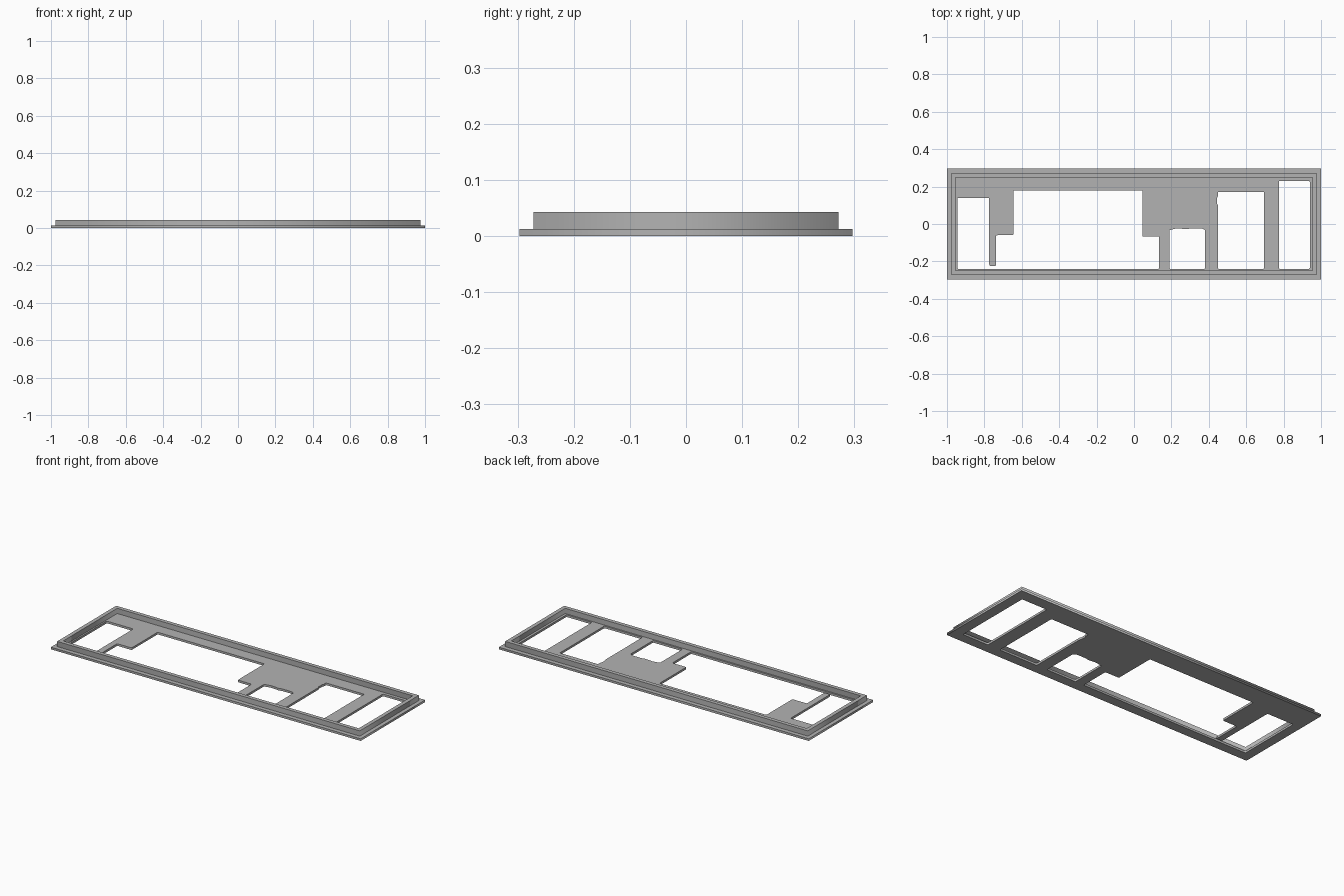
import bpy
from mathutils import Vector

cube = bpy.data.objects.get("Cube")
if cube:
    bpy.data.objects.remove(cube, do_unlink=True)

grey = bpy.data.materials.new("plain_grey")
grey.use_nodes = True
colour = (0.45, 0.45, 0.45, 1)
grey.diffuse_color = colour
grey.node_tree.nodes["Principled BSDF"].inputs["Base Color"].default_value = colour


def rect(x0, x1, y0, y1):
    return [(x0, y0), (x1, y0), (x1, y1), (x0, y1)]


def rounded(points, radius):
    """Replace each corner with a short three-point fillet."""
    result = []
    pts = [Vector(p) for p in points]
    for i, p in enumerate(pts):
        before, after = pts[i - 1] - p, pts[(i + 1) % len(pts)] - p
        r = min(radius, before.length * 0.45, after.length * 0.45)
        a, b = p + before.normalized() * r, p + after.normalized() * r
        result += [a, (a + b) * 0.15 + p * 0.7, b]
    return result


def slab(name, outlines, z0, z1):
    """Fill the first outline, leave the others open, and give it thickness."""
    curve = bpy.data.curves.new(name, "CURVE")
    curve.dimensions = "2D"
    curve.fill_mode = "BOTH"
    curve.extrude = (z1 - z0) / 2
    for outline in outlines:
        spline = curve.splines.new("POLY")
        spline.points.add(len(outline) - 1)
        for point, (x, y) in zip(spline.points, outline):
            point.co = (x, y, 0, 1)
        spline.use_cyclic_u = True
    curve.materials.append(grey)
    obj = bpy.data.objects.new(name, curve)
    obj.location.z = (z0 + z1) / 2
    bpy.context.collection.objects.link(obj)
    bpy.ops.object.select_all(action="DESELECT")
    obj.select_set(True)
    bpy.context.view_layer.objects.active = obj
    bpy.ops.object.convert(target="MESH")
    return bpy.context.object


plate_top, rim_top, front = 0.0125, 0.043, -0.24

# Large opening, joined to the left one under the hanging tab
main_opening = [
    (-0.945, front), (0.135, front), (0.135, -0.067), (0.045, -0.067),
    (0.045, 0.18), (-0.645, 0.18), (-0.645, -0.06), (-0.738, -0.06),
    (-0.738, -0.224), (-0.774, -0.224), (-0.774, 0.14), (-0.945, 0.14)]

# Small opening with a slightly bowed back edge
small_opening = [
    (0.19, front), (0.38, front), (0.38, -0.032), (0.36, -0.023),
    (0.30, -0.023), (0.285, -0.028), (0.23, -0.023), (0.19, -0.032)]

# Opening with a shallow notch in its left side
notched_opening = [
    (0.449, front), (0.695, front), (0.695, 0.171), (0.449, 0.171),
    (0.449, 0.15), (0.444, 0.14), (0.444, 0.11), (0.449, 0.10)]

right_opening = rect(0.775, 0.94, front, 0.23)

holes = [rounded(h, 0.008) for h in
         (main_opening, small_opening, notched_opening, right_opening)]
slab("base_plate", [rect(-1, 1, -0.297, 0.297)] + holes, 0, plate_top)

# Raised rim around the plate
slab("raised_rim",
     [rect(-0.977, 0.977, -0.272, 0.272), rect(-0.954, 0.954, -0.249, 0.249)],
     plate_top, rim_top)
